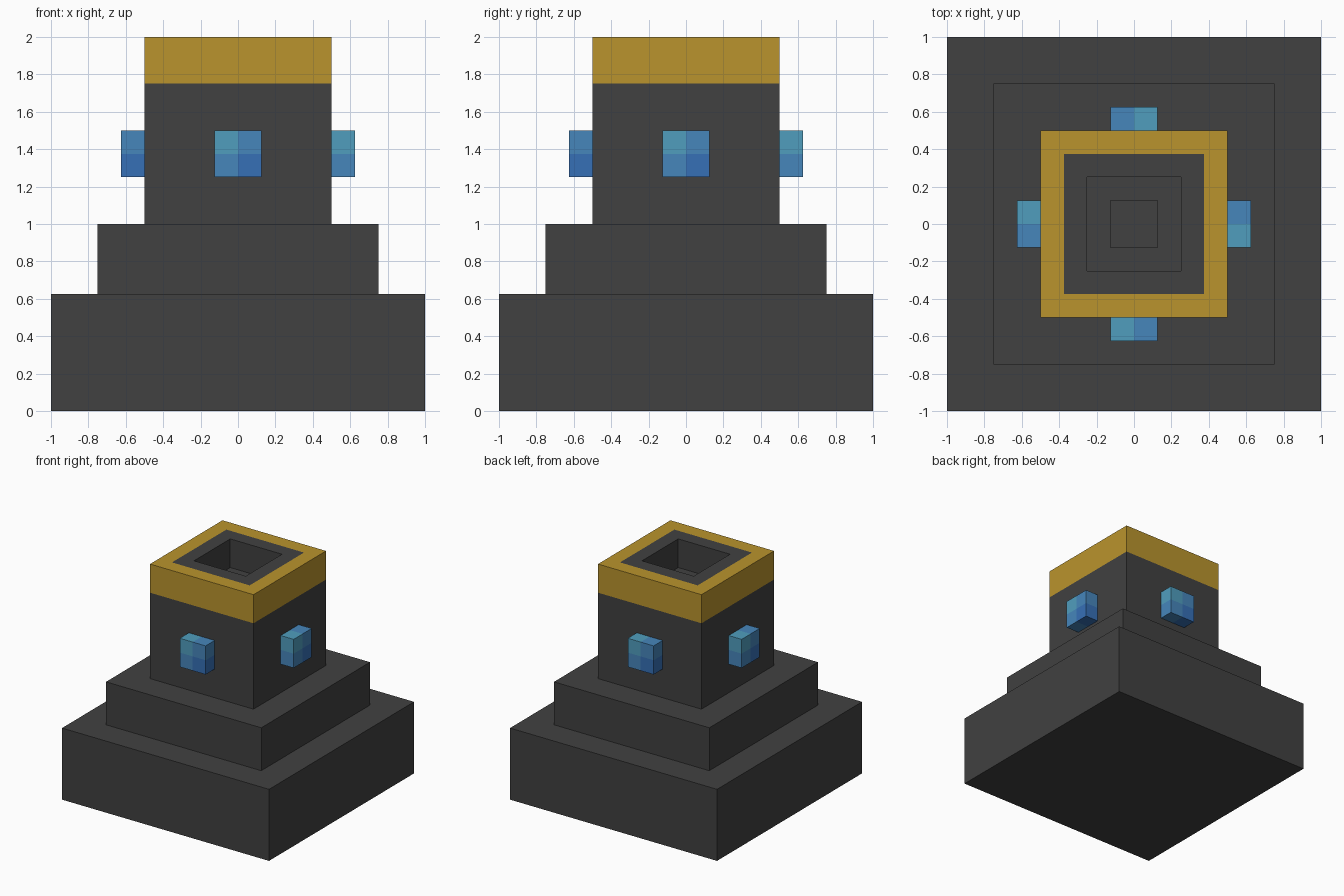
import bpy
import bmesh
import math
from mathutils import Matrix, Vector

cube = bpy.data.objects.get("Cube")
if cube:
    bpy.data.objects.remove(cube, do_unlink=True)


def linear(c):
    c /= 255
    return c / 12.92 if c <= 0.04045 else ((c + 0.055) / 1.055) ** 2.4


def material(name, rgb):
    mat = bpy.data.materials.new(name)
    mat.use_nodes = True
    colour = [linear(c) for c in rgb] + [1.0]
    mat.diffuse_color = colour
    bsdf = mat.node_tree.nodes["Principled BSDF"]
    bsdf.inputs["Base Color"].default_value = colour
    bsdf.inputs["Roughness"].default_value = 0.9
    return mat


DARK = material("dark stone", (65, 65, 65))
GOLD = material("gold", (186, 148, 45))
LIGHT_BLUE = material("light blue", (80, 158, 190))
MID_BLUE = material("mid blue", (70, 134, 187))
DEEP_BLUE = material("deep blue", (54, 112, 182))


def finish(bm, name, mats):
    mesh = bpy.data.meshes.new(name)
    bm.to_mesh(mesh)
    bm.free()
    for mat in mats:
        mesh.materials.append(mat)
    obj = bpy.data.objects.new(name, mesh)
    bpy.context.collection.objects.link(obj)
    return obj


def square_profile(name, profile, mats, accent=()):
    """Sweep (half width, height) points round a square; accent segments use slot 1."""
    bm = bmesh.new()
    rings = [[bm.verts.new((sx * h, sy * h, z))
              for sx, sy in ((-1, -1), (1, -1), (1, 1), (-1, 1))]
             for h, z in profile]
    for n, (low, high) in enumerate(zip(rings, rings[1:])):
        for i in range(4):
            j = (i + 1) % 4
            face = bm.faces.new((low[i], low[j], high[j], high[i]))
            face.material_index = 1 if n in accent else 0
    bm.faces.new(rings[0][::-1])
    bm.faces.new(rings[-1])
    return finish(bm, name, mats)


# Two-step plinth
square_profile("stepped_base",
               [(1, 0), (1, 0.625), (0.75, 0.625), (0.75, 1)], [DARK])

# Tower with a gold rim and a stepped shaft sunk into its top
square_profile("tower",
               [(0.5, 1), (0.5, 1.75), (0.5, 2), (0.375, 2), (0.25, 2),
                (0.25, 1.75), (0.125, 1.75), (0.125, 1.5)],
               [DARK, GOLD], accent=(1, 2))


def crystal(name, angle):
    """Small projecting block split into four coloured quarters."""
    bm = bmesh.new()
    bmesh.ops.create_cube(bm, size=1, matrix=Matrix.Diagonal((0.25, 0.125, 0.25, 1)))
    for axis in ((1, 0, 0), (0, 0, 1)):
        bmesh.ops.bisect_plane(bm, geom=bm.verts[:] + bm.edges[:] + bm.faces[:],
                               plane_co=(0, 0, 0), plane_no=axis)
    # Colour deepens towards the lower right
    for face in bm.faces:
        c = face.calc_center_median()
        face.material_index = int(c.x > 0) + int(c.z < 0)
    bmesh.ops.translate(bm, verts=bm.verts, vec=Vector((0, -0.5625, 1.375)))
    bm.transform(Matrix.Rotation(angle, 4, 'Z'))
    return finish(bm, name, [LIGHT_BLUE, MID_BLUE, DEEP_BLUE])


# One block on each side of the tower
for k, side in enumerate(("front", "left", "back", "right")):
    crystal(side + "_crystal", k * math.pi / 2)
